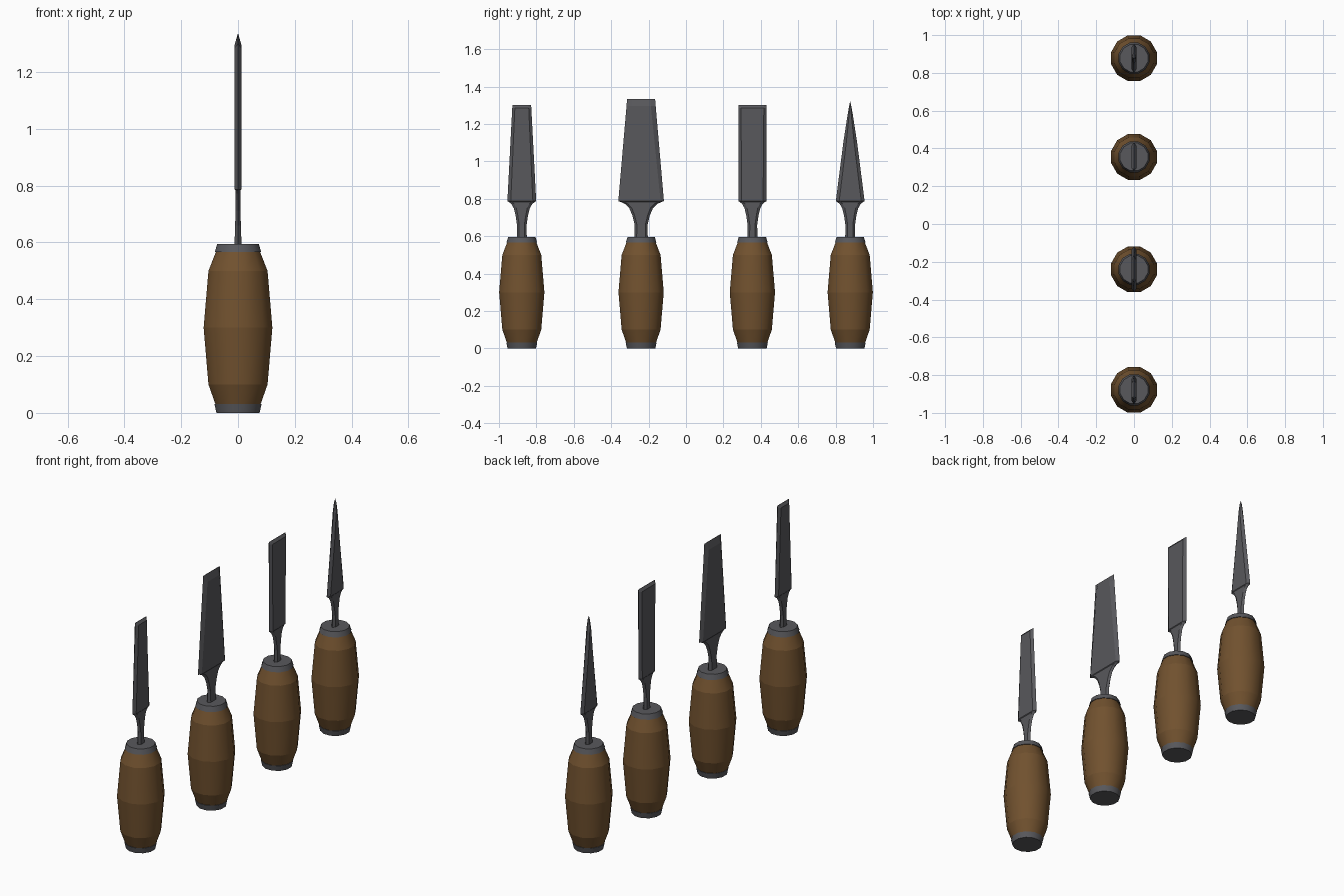
import bpy, bmesh, math

if "Cube" in bpy.data.objects:
    bpy.data.objects.remove(bpy.data.objects["Cube"])

def material(name, col):
    m = bpy.data.materials.new(name)
    m.diffuse_color = (*col, 1)
    m.use_nodes = True
    m.node_tree.nodes["Principled BSDF"].inputs["Base Color"].default_value = m.diffuse_color
    return m

WOOD = material("brown wood", (0.165, 0.083, 0.028))
STEEL = material("dark steel", (0.098, 0.098, 0.107))
SIDES = 12

def loft(name, rings, y, mat, smooth=False):
    """Skin a stack of equal-sized point rings and cap both ends."""
    bm = bmesh.new()
    rows = [[bm.verts.new(p) for p in r] for r in rings]
    n = len(rows[0])
    for a, b in zip(rows, rows[1:]):
        for i in range(n):
            j = (i + 1) % n
            bm.faces.new((a[i], a[j], b[j], b[i])).smooth = smooth
    bm.faces.new(rows[0][::-1])
    bm.faces.new(rows[-1])
    # horizontal rings stay crisp, the round side is smooth
    for e in bm.edges:
        if abs(e.verts[0].co.z - e.verts[1].co.z) < 1e-5:
            e.smooth = False
    bmesh.ops.remove_doubles(bm, verts=bm.verts, dist=1e-5)
    bmesh.ops.dissolve_degenerate(bm, edges=bm.edges, dist=1e-5)
    bmesh.ops.recalc_face_normals(bm, faces=bm.faces)
    me = bpy.data.meshes.new(name)
    bm.to_mesh(me)
    bm.free()
    me.materials.append(mat)
    ob = bpy.data.objects.new(name, me)
    ob.location.y = y
    bpy.context.collection.objects.link(ob)

def turned(name, profile, y, mat):
    k = 1 / math.cos(math.pi / SIDES)   # profile radius is to the flats
    ang = [math.tau * (i + 0.5) / SIDES for i in range(SIDES)]
    rings = [[(r * k * math.cos(a), r * k * math.sin(a), z) for a in ang]
             for z, r in profile]
    loft(name, rings, y, mat, True)

def blade(name, rows, y):
    """rows: z, half width, half thickness, edge bevel width"""
    rings = []
    for z, w, t, b in rows:
        c = w - min(b, w * 0.6)
        rings.append([(0, w, z), (-t, c, z), (-t, -c, z),
                      (0, -w, z), (t, -c, z), (t, c, z)])
    loft(name, rings, y, STEEL)

def tang(neck, base):
    """Flared shank from the collar up to the shoulder of the blade."""
    g = base - neck
    return [(0.58, neck, 0.013, 0.012), (0.66, neck * 0.95, 0.010, 0.012),
            (0.71, neck + g * 0.12, 0.009, 0.012), (0.75, neck + g * 0.32, 0.009, 0.014),
            (0.772, neck + g * 0.58, 0.009, 0.016), (0.783, neck + g * 0.85, 0.009, 0.018),
            (0.787, base, 0.012, 0.018)]

# y position, neck, shoulder half width, blade rows above the shoulder
TOOLS = {
    "narrow_chisel": (-0.878, 0.027, 0.077,
                      [(1.285, 0.051, 0.012, 0.014), (1.3, 0.05, 0.001, 0.014)]),
    "wide_chisel": (-0.24, 0.036, 0.122,
                    [(1.295, 0.078, 0.012, 0.026), (1.334, 0.075, 0.001, 0.026)]),
    "straight_chisel": (0.355, 0.027, 0.075,
                        [(1.285, 0.075, 0.012, 0.014), (1.3, 0.075, 0.001, 0.014)]),
    "pointed_awl": (0.878, 0.027, 0.077,
                    [(1.1, 0.037, 0.012, 0.016), (1.25, 0.014, 0.011, 0.012),
                     (1.3, 0.005, 0.006, 0.004), (1.32, 0.0006, 0.0006, 0.0003)]),
}

for name, (y, neck, base, top) in TOOLS.items():
    turned(name + "_end_cap", [(0, 0.076), (0.032, 0.083)], y, STEEL)
    turned(name + "_handle", [(0.032, 0.08), (0.1, 0.104), (0.3, 0.121),
                              (0.5, 0.104), (0.566, 0.078)], y, WOOD)
    turned(name + "_collar", [(0.566, 0.082), (0.595, 0.073)], y, STEEL)
    blade(name + "_blade", tang(neck, base) + top, y)
